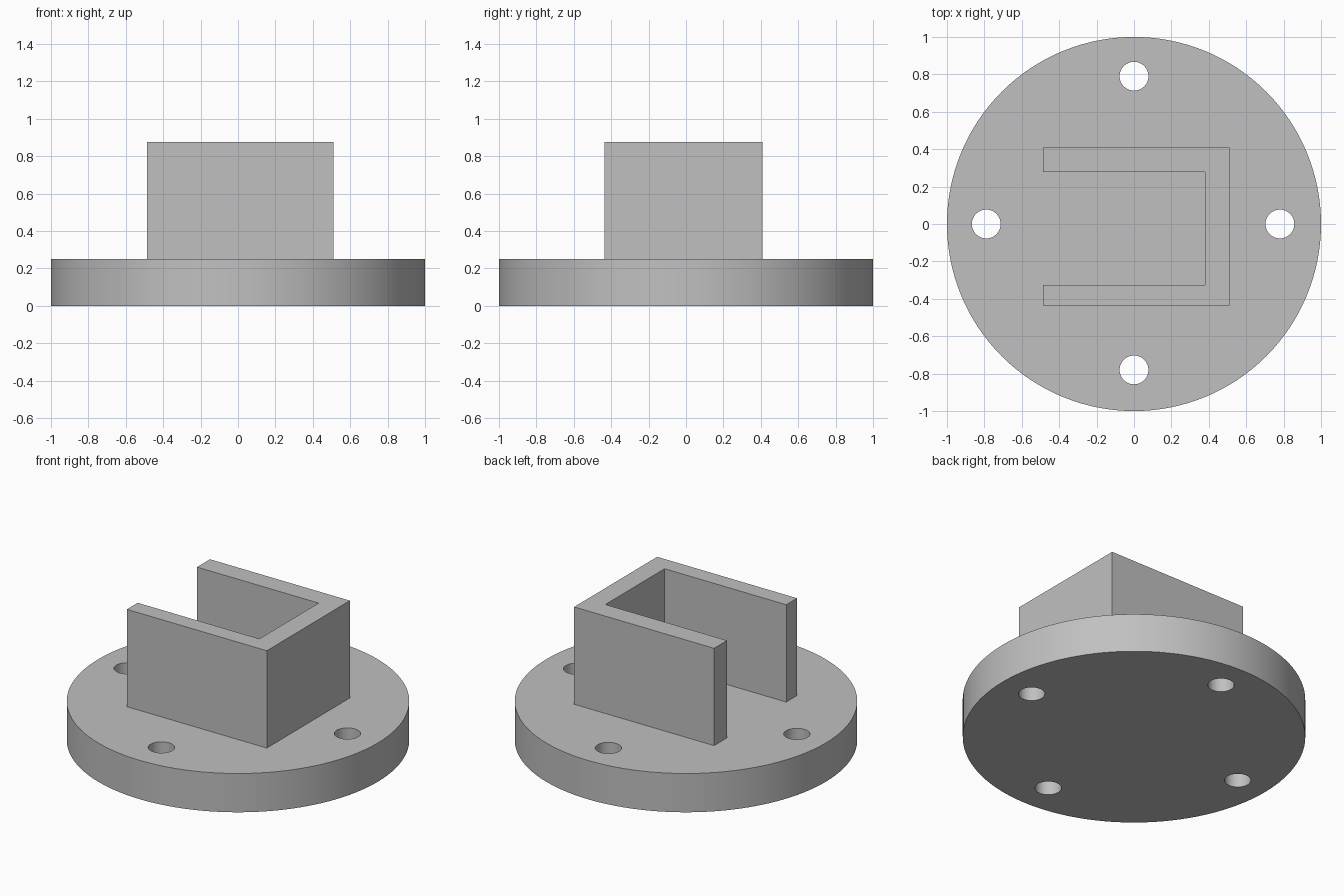
import bpy
import bmesh
from math import radians

if "Cube" in bpy.data.objects:
    bpy.data.objects.remove(bpy.data.objects["Cube"])

BASE_TOP = 0.25
BRACKET_TOP = 0.877

grey = bpy.data.materials.new("plain grey")
grey.use_nodes = True
grey.diffuse_color = (0.53, 0.53, 0.53, 1)
grey.node_tree.nodes["Principled BSDF"].inputs["Base Color"].default_value = grey.diffuse_color


def cylinder(name, radius, x, y, z0, z1, sides):
    bpy.ops.mesh.primitive_cylinder_add(
        vertices=sides, radius=radius, depth=z1 - z0, location=(x, y, (z0 + z1) / 2))
    obj = bpy.context.object
    obj.name = name
    obj.data.materials.append(grey)
    return obj


# Round base flange
flange = cylinder("base_flange", 1, 0, 0, 0, BASE_TOP, 128)

# Four bolt holes through the flange
for x, y in [(0, 0.79), (-0.79, 0), (0.78, 0), (0, -0.78)]:
    cutter = cylinder("bolt_hole_cutter", 0.077, x, y, -0.1, BASE_TOP + 0.1, 48)
    cutter.hide_render = True
    mod = flange.modifiers.new("bolt_hole", "BOOLEAN")
    mod.operation = "DIFFERENCE"
    mod.solver = "EXACT"
    mod.object = cutter
    bpy.context.view_layer.objects.active = flange
    bpy.ops.object.modifier_apply(modifier=mod.name)
    bpy.data.objects.remove(cutter)

bpy.ops.object.select_all(action="DESELECT")
flange.select_set(True)
bpy.context.view_layer.objects.active = flange
bpy.ops.object.shade_smooth_by_angle(angle=radians(30))

# U-shaped bracket, open towards -x, extruded from its plan outline
left, inner, right = -0.487, 0.38, 0.51
front, front_in, back_in, back = -0.435, -0.325, 0.278, 0.41
outline = [(left, front), (right, front), (right, back), (left, back),
           (left, back_in), (inner, back_in), (inner, front_in), (left, front_in)]
bm = bmesh.new()
plan = bm.faces.new([bm.verts.new((x, y, BASE_TOP)) for x, y in outline])
walls = bmesh.ops.extrude_face_region(bm, geom=[plan], use_keep_orig=True)
top = [v for v in walls["geom"] if isinstance(v, bmesh.types.BMVert)]
bmesh.ops.translate(bm, verts=top, vec=(0, 0, BRACKET_TOP - BASE_TOP))
bmesh.ops.recalc_face_normals(bm, faces=bm.faces)
mesh = bpy.data.meshes.new("u_bracket")
bm.to_mesh(mesh)
bm.free()
mesh.materials.append(grey)
bracket = bpy.data.objects.new("u_bracket", mesh)
bpy.context.collection.objects.link(bracket)
